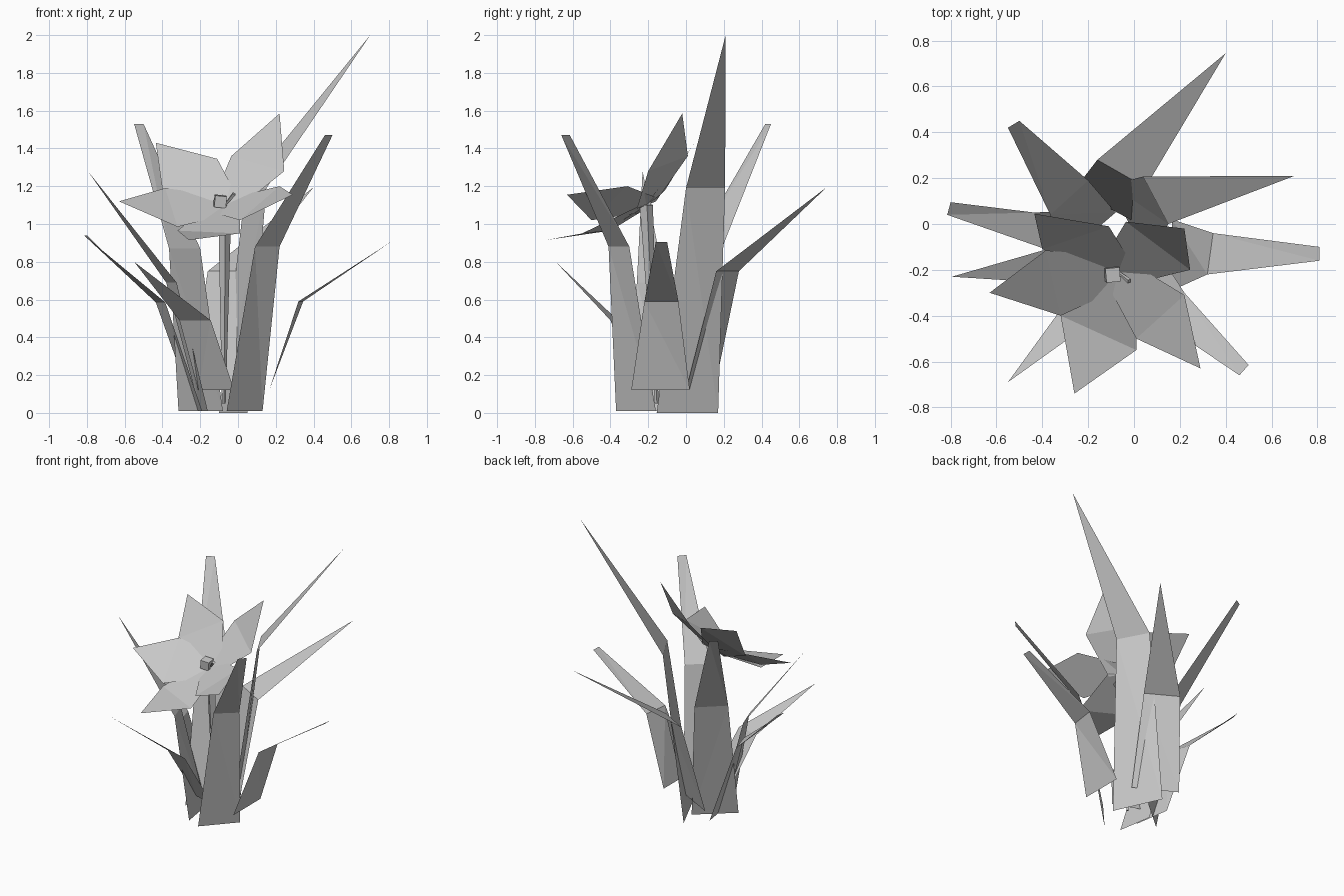
import bpy
import bmesh
from mathutils import Vector

if "Cube" in bpy.data.objects:
    bpy.data.objects.remove(bpy.data.objects["Cube"], do_unlink=True)

grey = bpy.data.materials.new("plain_grey")
grey.use_nodes = True
colour = (.57, .57, .57, 1)
grey.diffuse_color = colour
grey.node_tree.nodes["Principled BSDF"].inputs["Base Color"].default_value = colour


def finish(name, bm):
    """Turn a bmesh into a flat shaded object with the grey material."""
    mesh = bpy.data.meshes.new(name)
    bm.to_mesh(mesh)
    bm.free()
    mesh.materials.append(grey)
    obj = bpy.data.objects.new(name, mesh)
    bpy.context.scene.collection.objects.link(obj)
    return obj


def sheet(name, rows):
    """Skin a ribbon across rows of one or two points."""
    bm = bmesh.new()
    rings = [[bm.verts.new(point) for point in row] for row in rows]
    for lower, upper in zip(rings, rings[1:]):
        bm.faces.new(lower + upper[::-1])
    bmesh.ops.triangulate(bm, faces=bm.faces[:])
    return finish(name, bm)


def leaf(name, heights, base, bend, tip):
    """Blade with a level base edge, a level bend and a level or pointed tip."""
    rows = []
    for height, edge in zip(heights, (base, bend, tip)):
        rows.append([Vector((x, y, height)) for x, y in edge])
    return sheet(name, rows)


def petal(name, left, right, tip):
    """Pointed petal with a broad root that overlaps its neighbours."""
    left, right = Vector(left), Vector(right)
    half_root = (left - right) * .24
    root = [flower_centre + half_root, flower_centre - half_root]
    return sheet(name, [root, [left, right], [tip]])


def rod(name, start, end, start_radius, end_radius):
    """Square tapered rod between two points."""
    start, end = Vector(start), Vector(end)
    axis = end - start
    bm = bmesh.new()
    bmesh.ops.create_cone(bm, cap_ends=True, segments=4, radius1=start_radius,
                          radius2=end_radius, depth=axis.length)
    obj = finish(name, bm)
    obj.location = (start + end) / 2
    obj.rotation_mode = "QUATERNION"
    obj.rotation_quaternion = axis.to_track_quat("Z", "Y")
    return obj


# Tall blades around the clump
leaf("tallest_leaf", heights=(0, 1.19, 2),
     base=[(-.1, .17), (.05, -.155)],
     bend=[(.04, .207), (.15, 0)],
     tip=[(.7, .21)])
leaf("back_leaf", heights=(.12, .75, 1.195),
     base=[(-.26, .15), (.02, 0)],
     bend=[(-.16, .28), (.05, .16)],
     tip=[(.4, .745)])
leaf("back_right_leaf", heights=(.01, .87, 1.53),
     base=[(-.315, -.15), (-.08, .05)],
     bend=[(-.365, .04), (-.2, .19)],
     tip=[(-.55, .42), (-.5, .45)])
leaf("front_left_leaf", heights=(.01, .88, 1.47),
     base=[(-.06, -.37), (.13, -.16)],
     bend=[(.09, -.41), (.22, -.3)],
     tip=[(.46, -.66), (.5, -.615)])

# Lower blades that lean outwards
leaf("right_leaf", heights=(.01, .585, .94),
     base=[(-.19, -.2), (-.23, .06)],
     bend=[(-.385, -.11), (-.435, .05)],
     tip=[(-.815, .04), (-.8, .095)])
leaf("right_pointed_leaf", heights=(.01, .69, 1.28),
     base=[(-.16, -.33), (-.2, -.08)],
     bend=[(-.325, -.26), (-.38, -.11)],
     tip=[(-.795, -.23)])
leaf("front_right_leaf", heights=(.12, .49, .8),
     base=[(-.21, -.18), (-.02, -.25)],
     bend=[(-.31, -.36), (-.145, -.4)],
     tip=[(-.55, -.69)])
leaf("left_leaf", heights=(.12, .59, .905),
     base=[(.165, -.29), (.165, .02)],
     bend=[(.32, -.22), (.345, -.04)],
     tip=[(.81, -.16), (.81, -.1)])

# Flower of five petals, open towards the front
flower_centre = Vector((-.07, -.21, 1.1))
petal("right_petal", left=(-.32, -.4, .985), right=(-.385, -.115, 1.19),
      tip=(-.63, -.3, 1.12))
petal("lower_petal", left=(.01, -.55, .95), right=(-.32, -.4, .965),
      tip=(-.26, -.74, .915))
petal("left_petal", left=(.22, -.31, 1.2), right=(.01, -.5, 1.02),
      tip=(.29, -.63, 1.155))
petal("upper_left_petal", left=(-.035, .01, 1.36), right=(.245, -.2, 1.28),
      tip=(.22, -.02, 1.585))
petal("upper_right_petal", left=(-.4, -.11, 1.18), right=(-.11, -.01, 1.345),
      tip=(-.435, .045, 1.43))

# Stem, filament and the small block at the heart of the flower
rod("stem", (-.075, -.155, .05), flower_centre, .01, .035)
rod("filament", flower_centre, (-.02, -.25, 1.16), .006, .012)
bm = bmesh.new()
bmesh.ops.create_cube(bm, size=.062)
anther = finish("anther", bm)
anther.location = (-.095, -.22, 1.12)
anther.rotation_euler = (.1, .1, .1)
